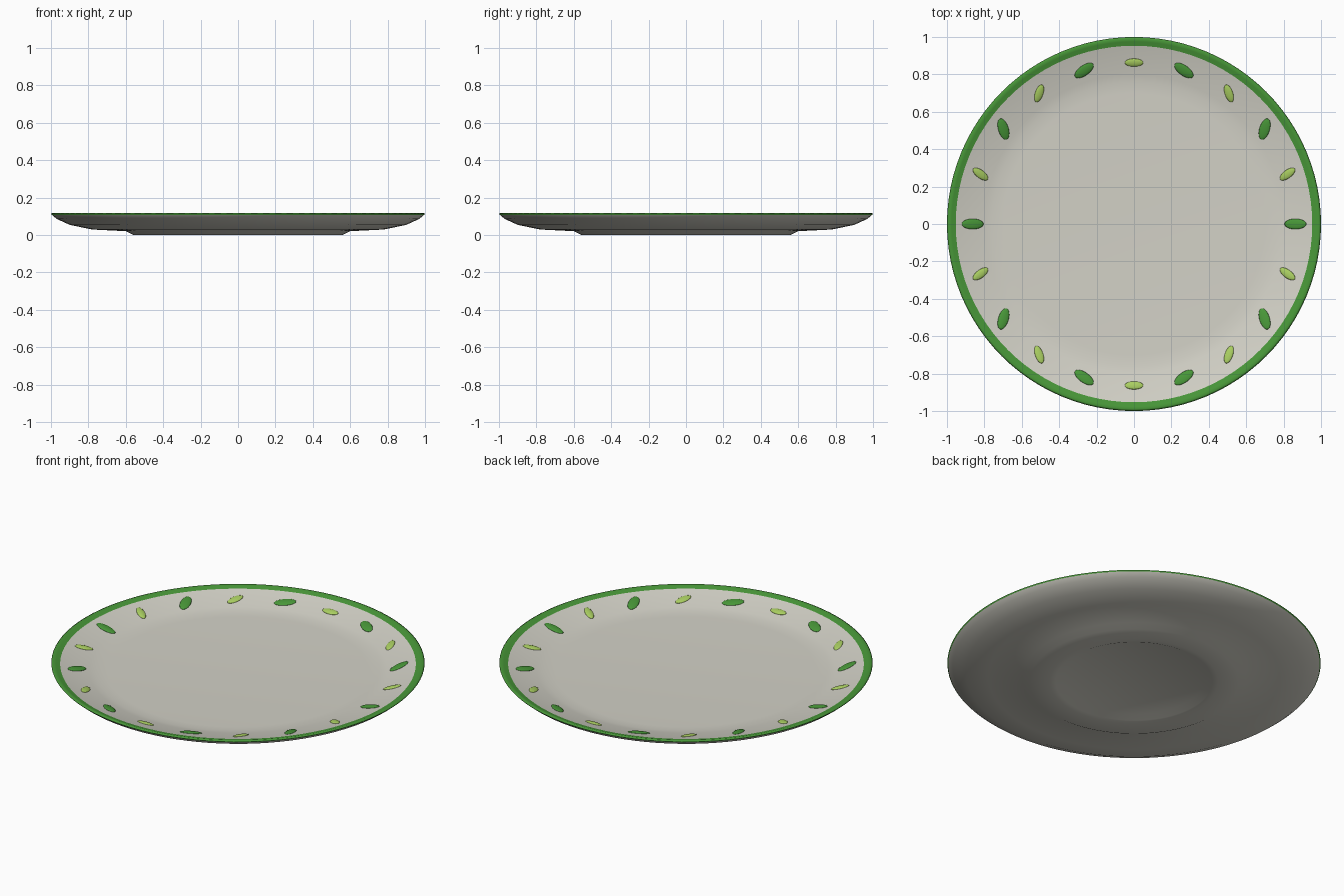
import bpy
import bmesh
from math import atan2, cos, sin, radians, tau
from mathutils import Matrix

cube = bpy.data.objects.get("Cube")
if cube:
    bpy.data.objects.remove(cube, do_unlink=True)


def material(name, rgb):
    mat = bpy.data.materials.new(name)
    mat.use_nodes = True
    mat.diffuse_color = (*rgb, 1)
    bsdf = mat.node_tree.nodes["Principled BSDF"]
    bsdf.inputs["Base Color"].default_value = (*rgb, 1)
    bsdf.inputs["Roughness"].default_value = 0.5
    return mat


cream = material("cream glaze", (0.65, 0.64, 0.57))
green = material("leaf green", (0.065, 0.31, 0.04))
lime = material("light green", (0.40, 0.62, 0.12))


def finish(bm, name, *mats):
    bmesh.ops.recalc_face_normals(bm, faces=bm.faces)
    for face in bm.faces:
        face.smooth = True
    mesh = bpy.data.meshes.new(name)
    bm.to_mesh(mesh)
    bm.free()
    for mat in mats:
        mesh.materials.append(mat)
    obj = bpy.data.objects.new(name, mesh)
    bpy.context.collection.objects.link(obj)
    return obj


# Plate: recessed underside, foot ring, curved wall, rim, sloped border, flat well
BAND_R, BAND_Z = 0.953, 0.107      # where the coloured rim band starts
SLOPE_R, SLOPE_Z = 0.80, 0.07      # where the sloped border starts
profile = [
    (0, 0.018), (0.38, 0.018), (0.42, 0.001), (0.45, 0), (0.56, 0),
    (0.60, 0.02), (0.78, 0.029), (0.90, 0.054), (0.97, 0.086), (0.995, BAND_Z),
    (1.0, 0.113), (0.99, 0.118), (0.975, 0.114), (BAND_R, BAND_Z),
    (SLOPE_R, SLOPE_Z), (0.76, 0.063), (0.70, 0.06), (0, 0.06)]

bm = bmesh.new()
verts = [bm.verts.new((r, 0, z)) for r, z in profile]
edges = [bm.edges.new(pair) for pair in zip(verts, verts[1:])]
bmesh.ops.spin(bm, geom=verts + edges, cent=(0, 0, 0), axis=(0, 0, 1),
               angle=tau, steps=96, use_duplicate=False)
bmesh.ops.remove_doubles(bm, verts=bm.verts, dist=0.0001)
for face in bm.faces:
    # Rim band: everything above the band height
    face.material_index = int(face.calc_center_median().z > BAND_Z + 0.001)
finish(bm, "plate", cream, green)

TILT = atan2(BAND_Z - SLOPE_Z, BAND_R - SLOPE_R)
LEAF_R = 0.863
LEAF_Z = SLOPE_Z + (LEAF_R - SLOPE_R) * (BAND_Z - SLOPE_Z) / (BAND_R - SLOPE_R)


def leaf(name, mat, length, width, angle):
    """Low oval dab lying on the sloped border, turned by its place angle."""
    bm = bmesh.new()
    bmesh.ops.create_uvsphere(bm, u_segments=24, v_segments=12, radius=0.5)
    bmesh.ops.scale(bm, vec=(length, width, 0.016), verts=bm.verts)
    turn = Matrix.Rotation(angle, 4, "Z")
    obj = finish(bm, name, mat)
    obj.matrix_world = (
        Matrix.Translation((LEAF_R * cos(angle), LEAF_R * sin(angle), LEAF_Z))
        @ turn @ Matrix.Rotation(-TILT, 4, "Y") @ turn)


# Ring of alternating dark and light leaves
for i in range(10):
    leaf(f"dark_leaf_{i + 1}", green, 0.12, 0.056, radians(36 * i))
    leaf(f"light_leaf_{i + 1}", lime, 0.10, 0.044, radians(36 * i + 18))
